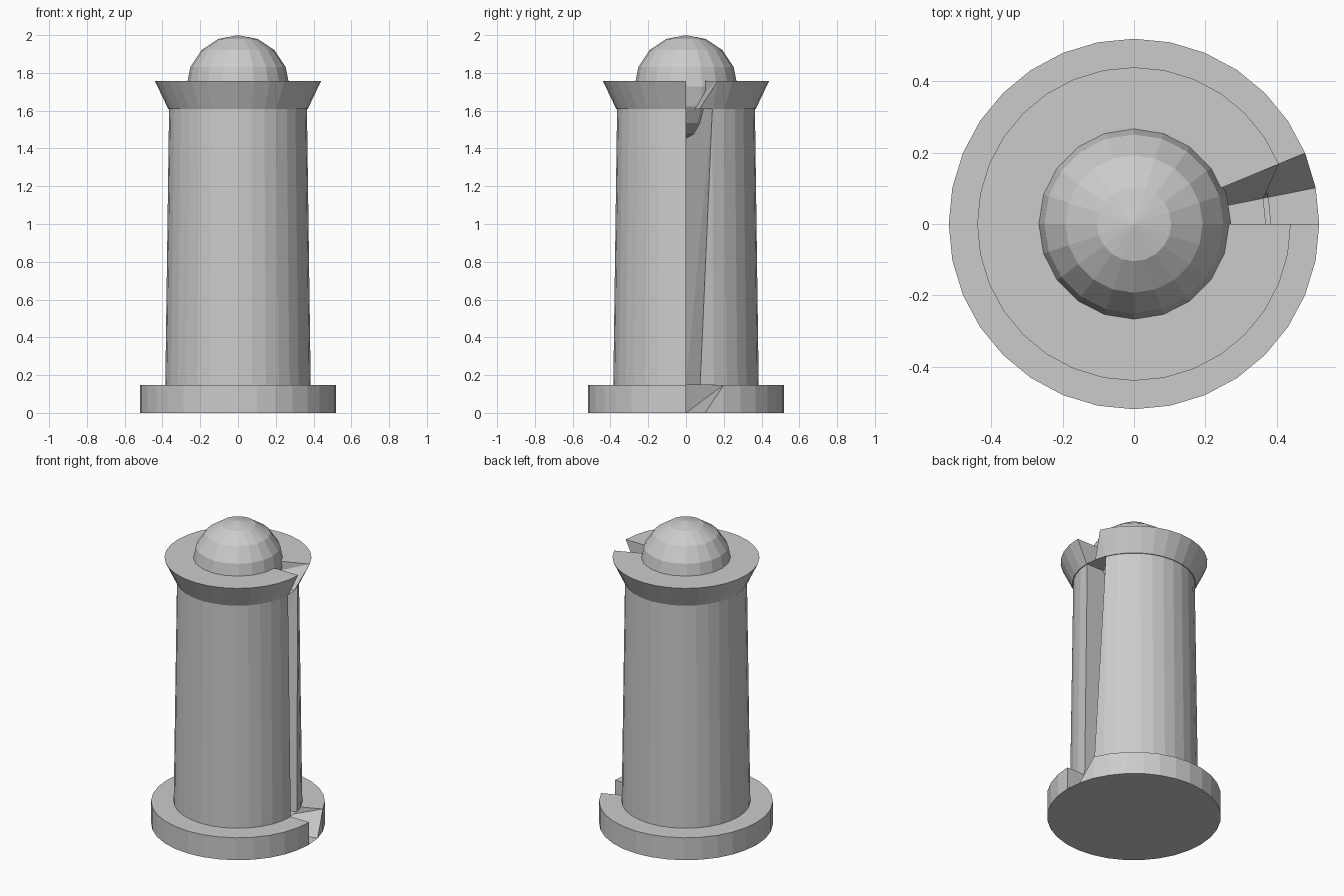
import bpy, bmesh
from math import sin, cos, pi

if "Cube" in bpy.data.objects:
    bpy.data.objects.remove(bpy.data.objects["Cube"])

SIDES = 32


def notched_drum(name, r_low, r_high, z0, z1):
    """Capped cone with one rim corner sunk to the base centre (split notch)."""
    bm = bmesh.new()

    def ring(r, z):
        return [bm.verts.new((r * cos(2 * pi * i / SIDES), r * sin(2 * pi * i / SIDES), z))
                for i in range(SIDES)]

    low, high = ring(r_low, z0), ring(r_high, z1)
    c_low = bm.verts.new((0, 0, z0))
    c_high = bm.verts.new((0, 0, z1))
    high[1].co = (0, 0, z0)          # sunken corner that opens the notch
    for i in range(SIDES):
        j = (i + 1) % SIDES
        if i == 0:                   # folded panel at the notch
            bm.faces.new((low[0], low[1], high[1]))
            bm.faces.new((low[0], high[1], high[0]))
        else:
            bm.faces.new((low[i], low[j], high[j]))
            bm.faces.new((low[i], high[j], high[i]))
        bm.faces.new((c_low, low[j], low[i]))
        bm.faces.new((c_high, high[i], high[j]))
    mesh = bpy.data.meshes.new(name)
    bm.to_mesh(mesh)
    bm.free()
    obj = bpy.data.objects.new(name, mesh)
    bpy.context.collection.objects.link(obj)
    return obj


# Stacked turned parts
notched_drum("base", 0.52, 0.52, 0.0, 0.148)
notched_drum("shaft", 0.385, 0.365, 0.148, 1.61)
notched_drum("collar", 0.37, 0.44, 1.61, 1.757)

# Ball on top, half sunk into the collar
bpy.ops.mesh.primitive_uv_sphere_add(segments=20, ring_count=8, radius=0.273,
                                     location=(0, 0, 1.727))
bpy.context.object.name = "top_ball"
